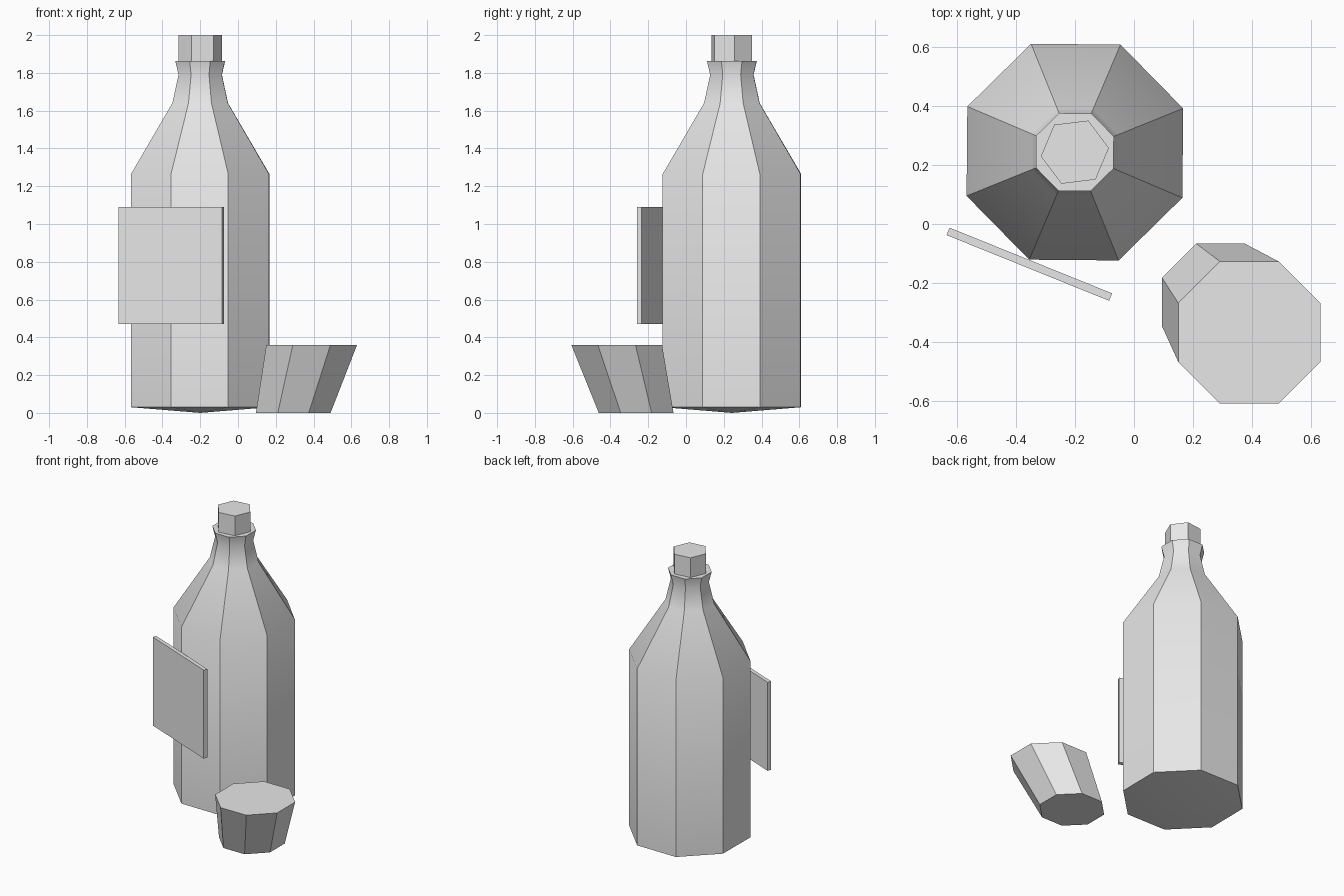
import bpy, bmesh, math
from mathutils import Matrix

if "Cube" in bpy.data.objects:
    bpy.data.objects.remove(bpy.data.objects["Cube"])

grey = bpy.data.materials.new("plain_grey")
grey.diffuse_color = (0.8, 0.8, 0.8, 1)
grey.use_nodes = True
grey.node_tree.nodes["Principled BSDF"].inputs["Base Color"].default_value = grey.diffuse_color


def finish(name, bm, smooth_angle=None):
    bmesh.ops.recalc_face_normals(bm, faces=bm.faces)
    me = bpy.data.meshes.new(name)
    bm.to_mesh(me)
    bm.free()
    ob = bpy.data.objects.new(name, me)
    bpy.context.collection.objects.link(ob)
    me.materials.append(grey)
    if smooth_angle:
        bpy.ops.object.select_all(action='DESELECT')
        ob.select_set(True)
        bpy.context.view_layer.objects.active = ob
        bpy.ops.object.shade_smooth_by_angle(angle=math.radians(smooth_angle))
    return ob


def loft(name, sides, turn, rings, tip=None, smooth_angle=None):
    """Skin stacked polygons given as (x, y, z, circumradius); tip is an optional bottom point."""
    bm = bmesh.new()
    loops = []
    for x, y, z, r in rings:
        angles = [math.radians(turn) + math.tau * i / sides for i in range(sides)]
        loops.append([bm.verts.new((x + r * math.cos(a), y + r * math.sin(a), z)) for a in angles])
    for a, b in zip(loops, loops[1:]):
        for i in range(sides):
            j = (i + 1) % sides
            bm.faces.new((a[i], a[j], b[j], b[i]))
    bm.faces.new(loops[-1])
    if tip:
        t = bm.verts.new(tip)
        for i in range(sides):
            bm.faces.new((loops[0][(i + 1) % sides], loops[0][i], t))
    else:
        bm.faces.new(loops[0][::-1])
    return finish(name, bm, smooth_angle)


# Bottle: eight-sided body, sloped shoulder, neck and flared lip
BX, BY = -0.20, 0.243
profile = [(0.03, 0.395), (1.265, 0.395), (1.64, 0.159), (1.79, 0.124), (1.862, 0.142)]
loft("bottle", 8, 22.0, [(BX, BY, z, r) for z, r in profile],
     tip=(BX, BY, 0), smooth_angle=35)

# Stopper: six-sided plug in the neck
loft("stopper", 6, 7, [(BX, BY, 1.83, 0.116), (BX, BY, 2.0, 0.116)])

# Cup: slanted, widening eight-sided tumbler
loft("cup", 8, 22.5, [(0.2925, -0.264, 0, 0.214), (0.39, -0.367, 0.36, 0.26)])

# Label: thin upright plate in front of the bottle
bm = bmesh.new()
bmesh.ops.create_cube(bm, size=1, matrix=Matrix.Translation((-0.354, -0.136, 0.78))
                      @ Matrix.Rotation(math.radians(-22), 4, 'Z')
                      @ Matrix.Diagonal((0.593, 0.027, 0.62, 1)))
finish("label_plate", bm)
